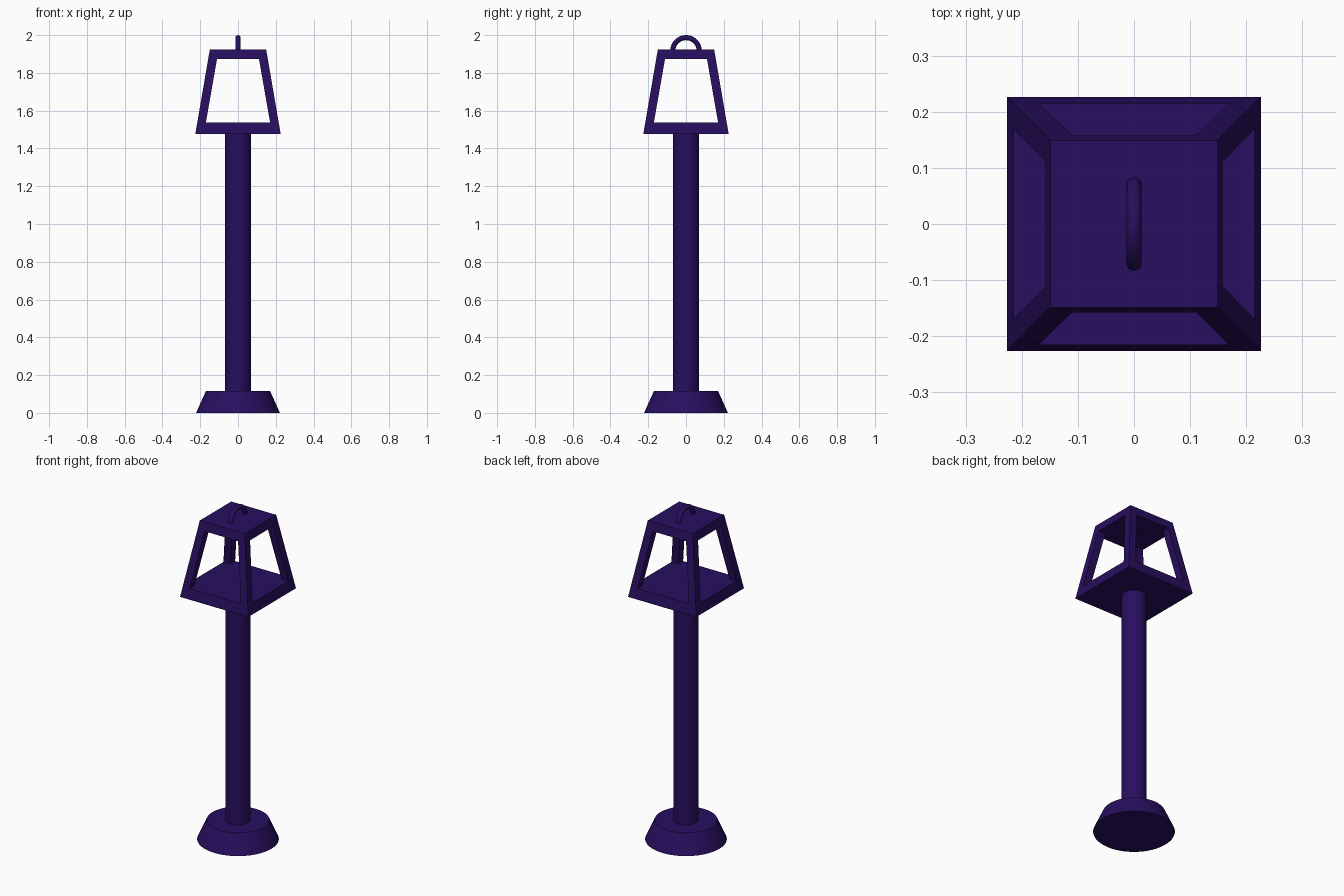
import bpy, bmesh, math
from mathutils import Vector

if "Cube" in bpy.data.objects:
    bpy.data.objects.remove(bpy.data.objects["Cube"])

purple = bpy.data.materials.new("dark_purple")
purple.diffuse_color = (0.021, 0.0045, 0.115, 1)
purple.use_nodes = True
purple.node_tree.nodes["Principled BSDF"].inputs["Base Color"].default_value = purple.diffuse_color


def add(name, bm, smooth=True):
    bmesh.ops.recalc_face_normals(bm, faces=bm.faces)
    me = bpy.data.meshes.new(name)
    bm.to_mesh(me)
    bm.free()
    ob = bpy.data.objects.new(name, me)
    bpy.context.collection.objects.link(ob)
    me.materials.append(purple)
    if smooth:
        bpy.ops.object.select_all(action='DESELECT')
        ob.select_set(True)
        bpy.context.view_layer.objects.active = ob
        bpy.ops.object.shade_smooth_by_angle(angle=math.radians(35))
    return ob


def round_part(name, r1, r2, z0, z1):
    bm = bmesh.new()
    bmesh.ops.create_cone(bm, cap_ends=True, segments=48, radius1=r1, radius2=r2, depth=z1 - z0)
    bmesh.ops.translate(bm, vec=(0, 0, (z0 + z1) / 2), verts=bm.verts)
    return add(name, bm)


def tapered_box(name, z0, z1, x0, x1, y0, y1):
    """Box with half sizes x0, y0 at the bottom and x1, y1 at the top."""
    bm = bmesh.new()
    bmesh.ops.create_cube(bm, size=2)
    for v in bm.verts:
        top = v.co.z > 0
        v.co.x *= x1 if top else x0
        v.co.y *= y1 if top else y0
        v.co.z = z1 if top else z0
    return add(name, bm, smooth=False)


# Foot and pole
round_part("base", 0.222, 0.17, 0, 0.115)
round_part("pole", 0.068, 0.068, 0.11, 1.48)

# Lantern frame: tapered block with openings cut through both ways
frame = tapered_box("lantern_frame", 1.476, 1.925, 0.226, 0.149, 0.226, 0.149)
cutters = [tapered_box("opening_cutter_front", 1.537, 1.874, 0.17, 0.111, 0.5, 0.5),
           tapered_box("opening_cutter_side", 1.537, 1.874, 0.5, 0.5, 0.17, 0.111)]
for c in cutters:
    mod = frame.modifiers.new("opening", 'BOOLEAN')
    mod.operation = 'DIFFERENCE'
    mod.solver = 'EXACT'
    mod.object = c
    bpy.context.view_layer.objects.active = frame
    bpy.ops.object.modifier_apply(modifier=mod.name)
for c in cutters:
    bpy.data.objects.remove(c)

# Handle: half ring on the roof
bm = bmesh.new()
ring = [bm.verts.new((0.0135 * math.cos(a), 0.07 + 0.0135 * math.sin(a), 1.9165))
        for a in (i * math.tau / 16 for i in range(16))]
face = bm.faces.new(ring)
bmesh.ops.spin(bm, geom=[face] + list(face.edges) + ring, cent=Vector((0, 0, 1.9165)),
               axis=(1, 0, 0), angle=math.pi, steps=24)
add("handle", bm)
